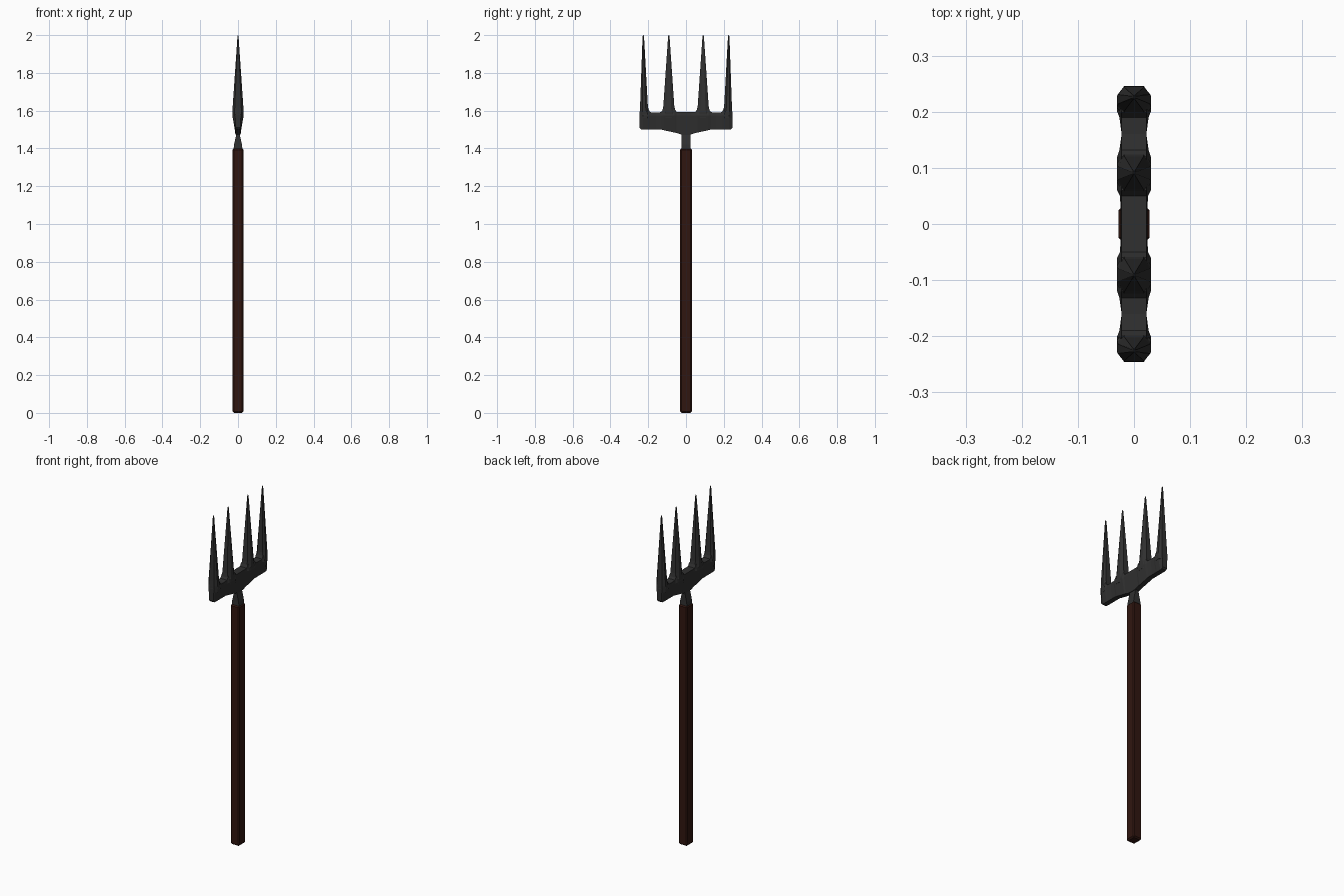
import bpy, bmesh

if "Cube" in bpy.data.objects:
    bpy.data.objects.remove(bpy.data.objects["Cube"])


def material(name, rgb):
    m = bpy.data.materials.new(name)
    m.diffuse_color = (*rgb, 1)
    m.use_nodes = True
    m.node_tree.nodes["Principled BSDF"].inputs["Base Color"].default_value = m.diffuse_color
    return m


iron = material("dark_iron", (0.03, 0.03, 0.03))
wood = material("dark_wood", (0.03, 0.008, 0.005))


def loft(name, rings, mat):
    """Skin a list of equal-length rings and cap both ends."""
    bm = bmesh.new()
    loops = [[bm.verts.new(p) for p in r] for r in rings]
    n = len(loops[0])
    for a, b in zip(loops, loops[1:]):
        for i in range(n):
            j = (i + 1) % n
            bm.faces.new((a[i], a[j], b[j], b[i]))
    bm.faces.new(loops[0][::-1])
    bm.faces.new(loops[-1])
    bmesh.ops.recalc_face_normals(bm, faces=bm.faces)
    me = bpy.data.meshes.new(name)
    bm.to_mesh(me)
    bm.free()
    me.materials.append(mat)
    ob = bpy.data.objects.new(name, me)
    bpy.context.collection.objects.link(ob)
    return ob


def rect(hx, hy, z, cy=0.0):
    return [(-hx, cy - hy, z), (hx, cy - hy, z), (hx, cy + hy, z), (-hx, cy + hy, z)]


# Handle: square shaft with chamfered edges
handle = loft("handle", [rect(0.028, 0.031, 0), rect(0.028, 0.031, 1.4)], wood)
bev = handle.modifiers.new("chamfer", 'BEVEL')
bev.width = 0.007
bev.segments = 1

# Neck: wedge pinched below the crossbar
loft("neck", [rect(0.024, 0.025, 1.39), rect(0.021, 0.024, 1.42),
              rect(0.010, 0.024, 1.47), rect(0.016, 0.024, 1.51)], iron)

# Crossbar: six-sided section swept along y (y, bottom z, top z, mid half width)
half = [(0.0, 1.473, 1.592, 0.024), (0.03, 1.475, 1.592, 0.024), (0.05, 1.482, 1.592, 0.025),
        (0.06, 1.484, 1.61, 0.03), (0.12, 1.497, 1.61, 0.03), (0.132, 1.5, 1.592, 0.026),
        (0.16, 1.5, 1.59, 0.022), (0.19, 1.5, 1.592, 0.026), (0.2, 1.5, 1.61, 0.03),
        (0.227, 1.5, 1.6, 0.03), (0.24, 1.502, 1.59, 0.02), (0.246, 1.51, 1.58, 0.014)]
stations = [(-y, b, t, w) for y, b, t, w in half[:0:-1]] + half
rings = []
for y, b, t, w in stations:
    bx = min(0.014, w)
    tx = min(0.022, w)
    rings.append([(-bx, y, b), (bx, y, b), (w, y, 1.575),
                  (tx, y, t), (-tx, y, t), (-w, y, 1.575)])
loft("crossbar", rings, iron)


# Tines: chamfered section tapering to a small tip
def tine(name, side, levels):
    rings = []
    for z, lo, hi, hx in levels:
        c = (hi - lo) * 0.3
        e = hx * 0.6
        sec = [(-e, lo), (e, lo), (hx, lo + c), (hx, hi - c),
               (e, hi), (-e, hi), (-hx, hi - c), (-hx, lo + c)]
        rings.append([(x, y * side, z) for x, y in sec])
    loft(name, rings, iron)


for side, label in ((-1, "left"), (1, "right")):
    tine("inner_tine_" + label, side,
         [(1.56, 0.048, 0.132, 0.028), (1.592, 0.05, 0.132, 0.030),
          (1.6, 0.057, 0.125, 0.0295), (1.625, 0.062, 0.12, 0.028),
          (1.99, 0.087, 0.095, 0.003), (2.0, 0.089, 0.093, 0.001)])
    tine("outer_tine_" + label, side,
         [(1.56, 0.188, 0.246, 0.028), (1.592, 0.19, 0.245, 0.030),
          (1.6, 0.197, 0.2445, 0.0295), (1.625, 0.202, 0.243, 0.028),
          (1.99, 0.222, 0.23, 0.003), (2.0, 0.224, 0.228, 0.001)])
